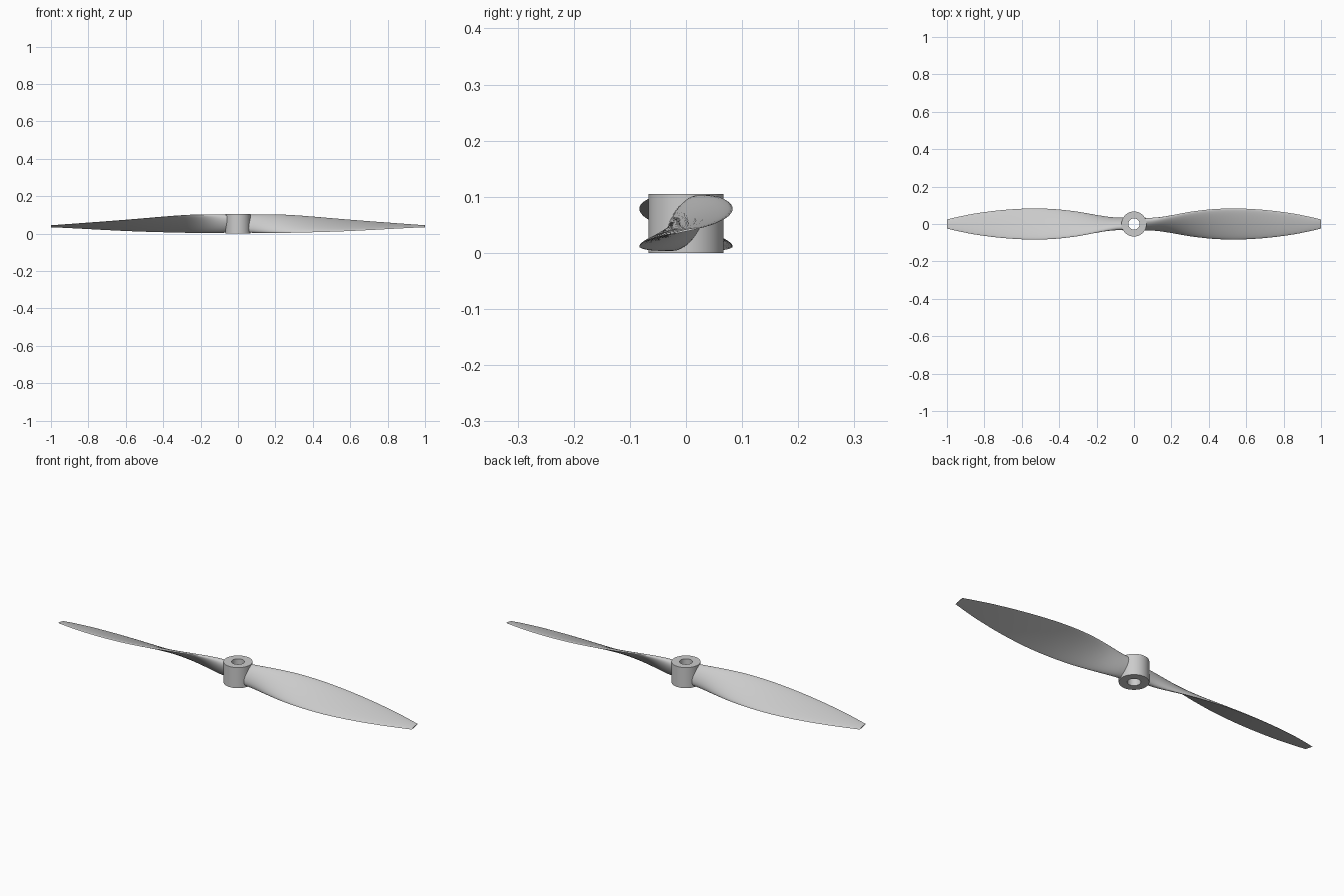
import bpy, bmesh, math
from mathutils import Vector

cube = bpy.data.objects.get("Cube")
if cube:
    bpy.data.objects.remove(cube, do_unlink=True)

grey = bpy.data.materials.new("light_grey")
grey.use_nodes = True
colour = (0.6, 0.6, 0.6, 1)
grey.diffuse_color = colour
grey.node_tree.nodes["Principled BSDF"].inputs["Base Color"].default_value = colour


def add_object(name, bm, angle=40):
    bmesh.ops.recalc_face_normals(bm, faces=bm.faces)
    mesh = bpy.data.meshes.new(name)
    bm.to_mesh(mesh)
    bm.free()
    mesh.materials.append(grey)
    obj = bpy.data.objects.new(name, mesh)
    bpy.context.collection.objects.link(obj)
    bpy.ops.object.select_all(action='DESELECT')
    obj.select_set(True)
    bpy.context.view_layer.objects.active = obj
    bpy.ops.object.shade_smooth_by_angle(angle=math.radians(angle))
    return obj


def spline(a, b, c, d, t):
    """Catmull-Rom between stations b and c, with uneven spacing along x."""
    h = c[0] - b[0]
    out = [b[0] + h * t]
    for i in range(1, len(b)):
        m0 = (c[i] - a[i]) / (c[0] - a[0]) * h
        m1 = (d[i] - b[i]) / (d[0] - b[0]) * h
        out.append(b[i] * (2*t**3 - 3*t**2 + 1) + m0 * (t**3 - 2*t**2 + t)
                   + c[i] * (3*t**2 - 2*t**3) + m1 * (t**3 - t**2))
    return out


# Hub: a rectangular profile spun round the shaft hole
bm = bmesh.new()
corners = [(0.03, 0), (0.067, 0), (0.067, 0.105), (0.03, 0.105)]
vs = [bm.verts.new((r, 0, z)) for r, z in corners]
edges = [bm.edges.new((vs[i], vs[(i + 1) % len(vs)])) for i in range(len(vs))]
bmesh.ops.spin(bm, geom=vs + edges, cent=(0, 0, 0), axis=(0, 0, 1),
               angle=math.tau, steps=64, use_merge=True)
bmesh.ops.remove_doubles(bm, verts=bm.verts, dist=0.0001)
add_object("hub", bm)

# Blade stations: x, half width in y, low edge z, high edge z, upper and lower bulge
STATIONS = [
    (0.045, 0.024, 0.008, 0.098, 0.028, 0.026),
    (0.10, 0.027, 0.005, 0.101, 0.026, 0.022),
    (0.20, 0.046, 0.004, 0.101, 0.020, 0.010),
    (0.30, 0.065, 0.005, 0.097, 0.016, 0.004),
    (0.42, 0.079, 0.008, 0.088, 0.013, 0.001),
    (0.55, 0.083, 0.012, 0.077, 0.011, 0.000),
    (0.70, 0.075, 0.019, 0.065, 0.009, 0.000),
    (0.85, 0.056, 0.027, 0.054, 0.007, 0.000),
    (0.95, 0.036, 0.032, 0.047, 0.005, 0.000),
    (1.00, 0.024, 0.034, 0.044, 0.003, 0.000),
]


def section(x, w, lo, hi, up, down, n=32):
    """Twisted aerofoil ring around the chord from the low edge to the high edge."""
    chord = Vector((0, w, (hi - lo) / 2))
    normal = Vector((0, -chord.z, chord.y)).normalized()
    mid = Vector((x, 0, (hi + lo) / 2))
    ring = []
    for k in range(n):
        a = math.tau * k / n
        s = math.sin(a)
        ring.append(mid + chord * math.cos(a) + normal * s * (up if s > 0 else down + 0.0008))
    return ring


def make_blade(name, side):
    bm = bmesh.new()
    rings = []
    last = len(STATIONS) - 1
    for i in range(last):
        pts = [STATIONS[min(max(j, 0), last)] for j in range(i - 1, i + 3)]
        for k in range(5 if i < last - 1 else 6):
            ring = section(*spline(*pts, k / 5))
            rings.append([bm.verts.new((side * p.x, side * p.y, p.z)) for p in ring])
    for a, b in zip(rings, rings[1:]):
        for k in range(len(a)):
            m = (k + 1) % len(a)
            bm.faces.new((a[k], a[m], b[m], b[k]))
    bm.faces.new(rings[0])
    bm.faces.new(rings[-1])
    add_object(name, bm, 50)


# The two blades are half a turn apart
make_blade("left_blade", 1)
make_blade("right_blade", -1)
